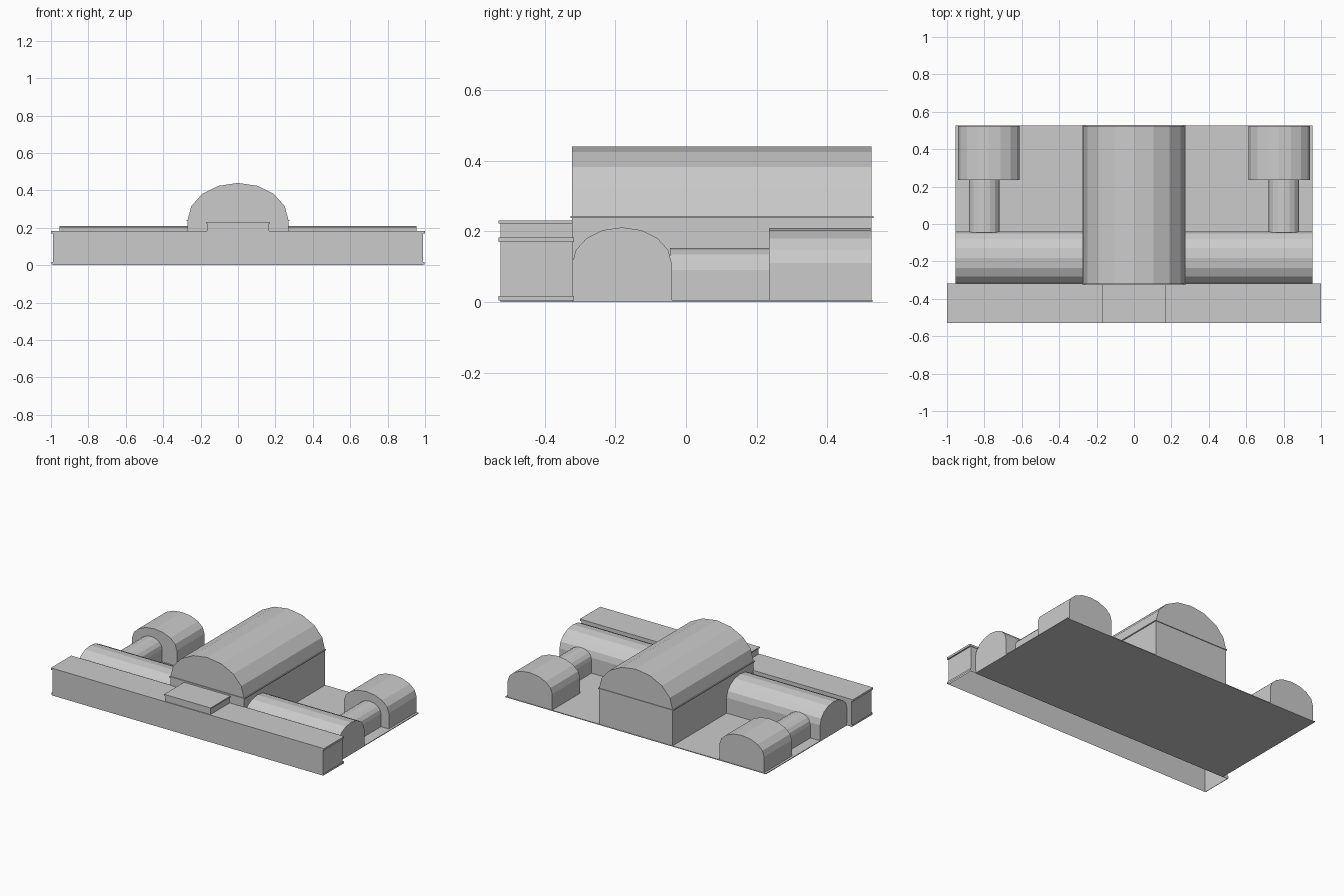
import bpy
import bmesh
from math import sin, cos, pi

if "Cube" in bpy.data.objects:
    bpy.data.objects.remove(bpy.data.objects["Cube"], do_unlink=True)

# Single stone colour
stone = bpy.data.materials.new("stone_grey")
stone.use_nodes = True
stone.diffuse_color = (0.6, 0.6, 0.6, 1)
stone.node_tree.nodes["Principled BSDF"].inputs["Base Color"].default_value = (0.6, 0.6, 0.6, 1)


def finish(name, bm):
    bmesh.ops.recalc_face_normals(bm, faces=bm.faces)
    mesh = bpy.data.meshes.new(name)
    bm.to_mesh(mesh)
    bm.free()
    mesh.materials.append(stone)
    obj = bpy.data.objects.new(name, mesh)
    bpy.context.collection.objects.link(obj)
    return obj


def box(name, x, y, z, drop=""):
    """Box between (min, max) pairs; drop leaves out the top and/or bottom."""
    bm = bmesh.new()
    bmesh.ops.create_cube(bm, size=1)
    for v in bm.verts:
        v.co = [lo + (c + 0.5) * (hi - lo) for c, (lo, hi) in zip(v.co, (x, y, z))]
    bm.normal_update()
    gone = [f for f in bm.faces
            if ("bottom" in drop and f.normal.z < -0.5) or ("top" in drop and f.normal.z > 0.5)]
    bmesh.ops.delete(bm, geom=gone, context="FACES")
    return finish(name, bm)


def vault(name, across, along, spring, top, axis="y", segments=8):
    """Straight walls under an elliptical barrel roof, run along one axis."""
    mid = sum(across) / 2
    half = (across[1] - across[0]) / 2
    profile = [(across[1], 0)]
    for i in range(segments + 1):
        a = pi * i / segments
        profile.append((mid + half * cos(a), spring + (top - spring) * sin(a)))
    profile.append((across[0], 0))
    bm = bmesh.new()
    rings = []
    for t in along:
        rings.append([bm.verts.new((u, t, w) if axis == "y" else (t, u, w)) for u, w in profile])
    a, b = rings
    bm.faces.new(a)
    bm.faces.new(b)
    for i in range(len(a)):
        j = (i + 1) % len(a)
        bm.faces.new((a[i], a[j], b[j], b[i]))
    return finish(name, bm)


# Ground slab
box("ground_slab", (-0.955, 0.955), (-0.32, 0.527), (0, 0.005))

# Front building: a shell open underneath, with plinth and cornice bands
box("front_building", (-0.99, 0.99), (-0.525, -0.32), (0, 0.178), "bottom")
box("front_plinth", (-0.997, 0.997), (-0.53, -0.317), (0.004, 0.017), "top bottom")
box("front_cornice", (-1, 1), (-0.53, -0.317), (0.17, 0.183))
box("entrance_parapet", (-0.165, 0.165), (-0.525, -0.322), (0.18, 0.224))
box("entrance_cornice", (-0.17, 0.17), (-0.53, -0.322), (0.222, 0.23))

# Central hall with a thin band where the roof springs
vault("central_hall", (-0.27, 0.27), (-0.322, 0.525), 0.24, 0.44)
box("central_hall_band", (-0.275, 0.275), (-0.327, 0.53), (0.237, 0.243))

# Matching halls on both sides
for side, s in (("left", 1), ("right", -1)):
    def span(lo, hi):
        return tuple(sorted((s * lo, s * hi)))
    vault(side + "_wing_hall", (-0.322, -0.04), span(0.265, 0.955), 0.108, 0.211, "x")
    vault(side + "_passage", span(0.72, 0.883), (-0.045, 0.24), 0.09, 0.152)
    vault(side + "_rear_hall", span(0.613, 0.94), (0.235, 0.525), 0.11, 0.209)
